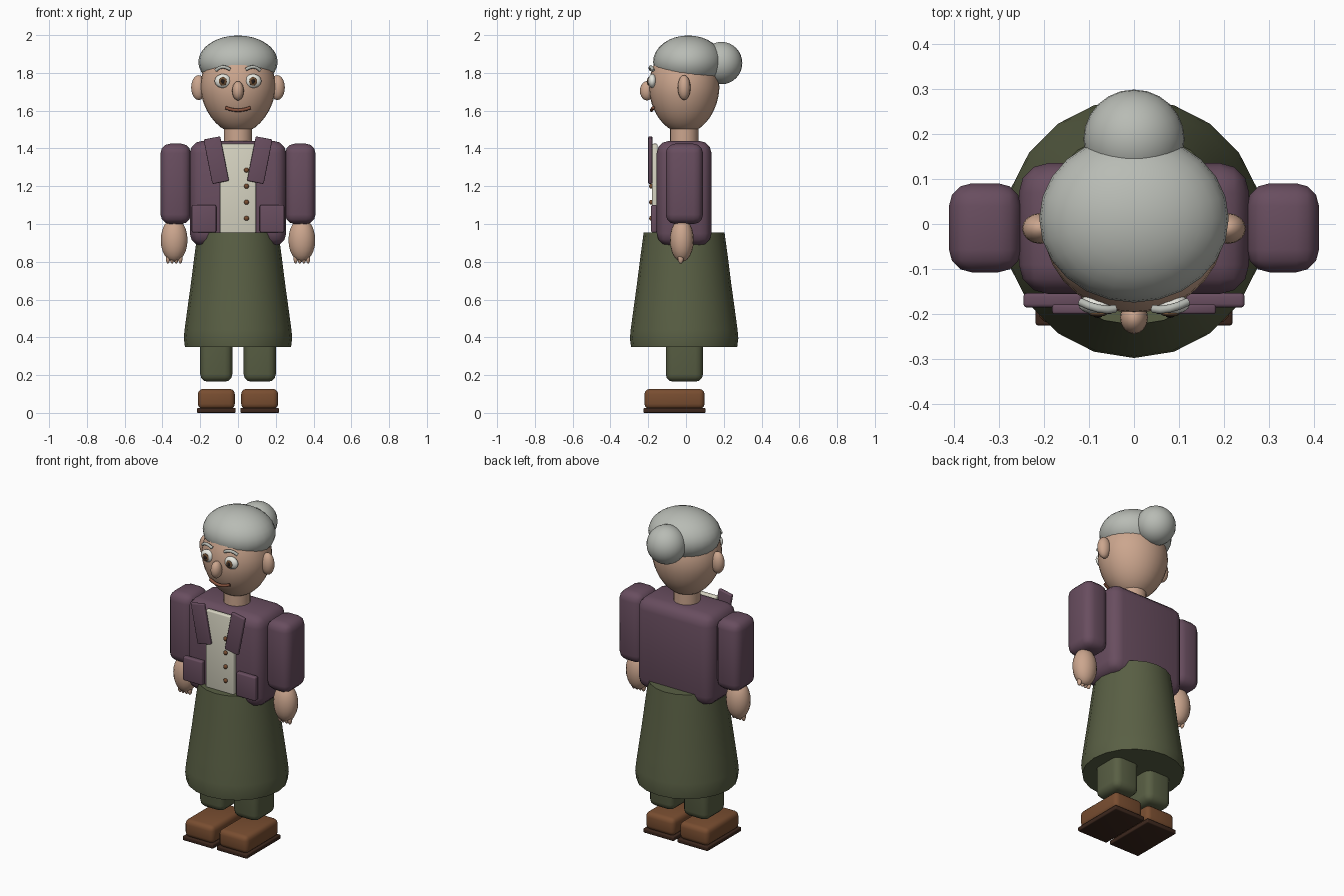
import bpy, bmesh, math
from mathutils import Vector, Matrix

if "Cube" in bpy.data.objects:
    bpy.data.objects.remove(bpy.data.objects["Cube"])


def material(name, rgb):
    m = bpy.data.materials.new(name)
    m.diffuse_color = (*rgb, 1)
    m.use_nodes = True
    m.node_tree.nodes["Principled BSDF"].inputs["Base Color"].default_value = m.diffuse_color
    return m


SKIN = material("skin", (.60, .38, .27))
HAIR = material("hair_grey", (.48, .50, .46))
PURPLE = material("cardigan_purple", (.14, .075, .115))
OLIVE = material("skirt_olive", (.10, .115, .058))
LEATHER = material("leather", (.19, .075, .03))
SOLE = material("sole", (.045, .02, .012))
CREAM = material("cream", (.68, .66, .54))
WHITE = material("eye_white", (.80, .80, .74))
BROWN = material("iris_brown", (.16, .08, .035))
DARK = material("dark", (.015, .01, .01))
LIP = material("lip", (.25, .09, .05))


def finish(bm, name, mat, angle=35):
    bmesh.ops.recalc_face_normals(bm, faces=bm.faces)
    me = bpy.data.meshes.new(name)
    bm.to_mesh(me)
    bm.free()
    ob = bpy.data.objects.new(name, me)
    bpy.context.collection.objects.link(ob)
    me.materials.append(mat)
    bpy.ops.object.select_all(action='DESELECT')
    ob.select_set(True)
    bpy.context.view_layer.objects.active = ob
    bpy.ops.object.shade_smooth_by_angle(angle=math.radians(angle))
    return ob


def ball(name, mat, c, r, u=20, v=12, taper=(0, 0)):
    """Ellipsoid; taper narrows x and y below the centre."""
    bm = bmesh.new()
    bmesh.ops.create_uvsphere(bm, u_segments=u, v_segments=v, radius=1)
    for p in bm.verts:
        low = max(0, -p.co.z)
        x, y = p.co.x * (1 - taper[0] * low), p.co.y * (1 - taper[1] * low)
        p.co = Vector((c[0] + r[0] * x, c[1] + r[1] * y, c[2] + r[2] * p.co.z))
    return finish(bm, name, mat, 60)


def box(name, mat, x, y, z, bevel, tilt=0, segs=3):
    """Rounded box from (min, max) ranges, tilted about the y axis."""
    bm = bmesh.new()
    bmesh.ops.create_cube(bm, size=1)
    bmesh.ops.scale(bm, vec=[b - a for a, b in (x, y, z)], verts=bm.verts)
    bmesh.ops.bevel(bm, geom=bm.edges[:], offset=bevel, segments=segs,
                    profile=.5, affect='EDGES')
    bmesh.ops.rotate(bm, matrix=Matrix.Rotation(tilt, 3, 'Y'), verts=bm.verts)
    bmesh.ops.translate(bm, vec=[(a + b) / 2 for a, b in (x, y, z)], verts=bm.verts)
    return finish(bm, name, mat)


def lathe(name, mat, profile, cy, n=20):
    """Closed solid of revolution from (radius, z) points."""
    bm = bmesh.new()
    rings = [[bm.verts.new((r * math.sin(2 * math.pi * i / n),
                            cy - r * math.cos(2 * math.pi * i / n), z))
              for i in range(n)] for r, z in profile]
    for a, b in zip(rings, rings[1:]):
        for i in range(n):
            j = (i + 1) % n
            bm.faces.new((a[i], a[j], b[j], b[i]))
    bm.faces.new(rings[0])
    bm.faces.new(rings[-1])
    return finish(bm, name, mat)


def tube(name, mat, pts, radius):
    cu = bpy.data.curves.new(name, 'CURVE')
    cu.dimensions = '3D'
    cu.bevel_depth = radius
    cu.bevel_resolution = 2
    cu.use_fill_caps = True
    sp = cu.splines.new('POLY')
    sp.points.add(len(pts) - 1)
    for p, co in zip(sp.points, pts):
        p.co = (*co, 1)
    ob = bpy.data.objects.new(name, cu)
    bpy.context.collection.objects.link(ob)
    cu.materials.append(mat)


def span(s, a, b):
    """Mirror an x range to side s."""
    return (a, b) if s > 0 else (-b, -a)


# Head, hair and face
ball("head", SKIN, (0, -.01, 1.72), (.2, .187, .24), 28, 18, (.1, .06))
ball("hair_cap", HAIR, (0, .012, 1.858), (.21, .186, .14), 24, 16)
ball("hair_bun", HAIR, (0, .188, 1.852), (.112, .11, .112), 24, 16)
ball("nose", SKIN, (0, -.207, 1.705), (.031, .037, .051), 16, 10)
tube("mouth", LIP, [(x, -.183 + 2.2 * x * x, 1.602 + 3.2 * x * x)
                    for x in [-.066 + .022 * i for i in range(7)]], .009)
lathe("neck", SKIN, [(.075, 1.40), (.075, 1.54)], -.01)

# Torso, shirt and skirt
box("cardigan_body", PURPLE, (-.255, .255), (-.155, .135), (.885, 1.44), .065)
box("shirt_front", CREAM, (-.095, .095), (-.18, -.15), (.95, 1.425), .008)
for i in range(4):
    ball("shirt_button", LEATHER, (.045, -.185, 1.285 - .085 * i),
         (.013, .01, .013), 12, 8)
lathe("skirt", OLIVE, [(.214, .955), (.231, .83), (.25, .68), (.268, .55),
                       (.283, .44), (.287, .395), (.281, .35)], -.01)

# Paired parts
for s, side in ((-1, "right"), (1, "left")):
    ball(side + "_ear", SKIN, (s * .208, -.01, 1.722), (.04, .034, .066), 16, 10)
    ball(side + "_eye", WHITE, (s * .08, -.178, 1.757), (.044, .023, .037), 16, 10)
    ball(side + "_iris", BROWN, (s * .08, -.199, 1.755), (.021, .006, .023), 16, 8)
    ball(side + "_pupil", DARK, (s * .08, -.203, 1.755), (.010, .005, .012), 12, 8)
    tube(side + "_eyebrow", HAIR,
         [(s * x, y, z) for x, y, z in ((.042, -.188, 1.818), (.06, -.19, 1.828),
          (.08, -.187, 1.832), (.1, -.181, 1.827), (.118, -.173, 1.813))], .009)
    box(side + "_lapel", PURPLE, (s * .115 - .045, s * .115 + .045), (-.2, -.178),
        (1.218, 1.458), .006, s * .195)
    box(side + "_pocket", PURPLE, span(s, .115, .245), (-.185, -.153),
        (.955, 1.10), .008)
    box(side + "_sleeve", PURPLE, span(s, .25, .41), (-.107, .09), (1.0, 1.425), .05)
    ball(side + "_hand", SKIN, (s * .338, -.022, .915), (.072, .063, .115), 18, 12)
    for i in range(4):
        ball(side + "_finger", SKIN, (s * (.305 + .022 * i), -.028, .82),
             (.012, .016, .03), 10, 8)
    box(side + "_leg", OLIVE, span(s, .03, .2), (-.107, .09), (.165, .75), .04)
    box(side + "_shoe", LEATHER, span(s, .017, .213), (-.22, .098), (.02, .127), .028)
    box(side + "_sole", SOLE, span(s, .012, .218), (-.225, .103), (0, .026), .006)
